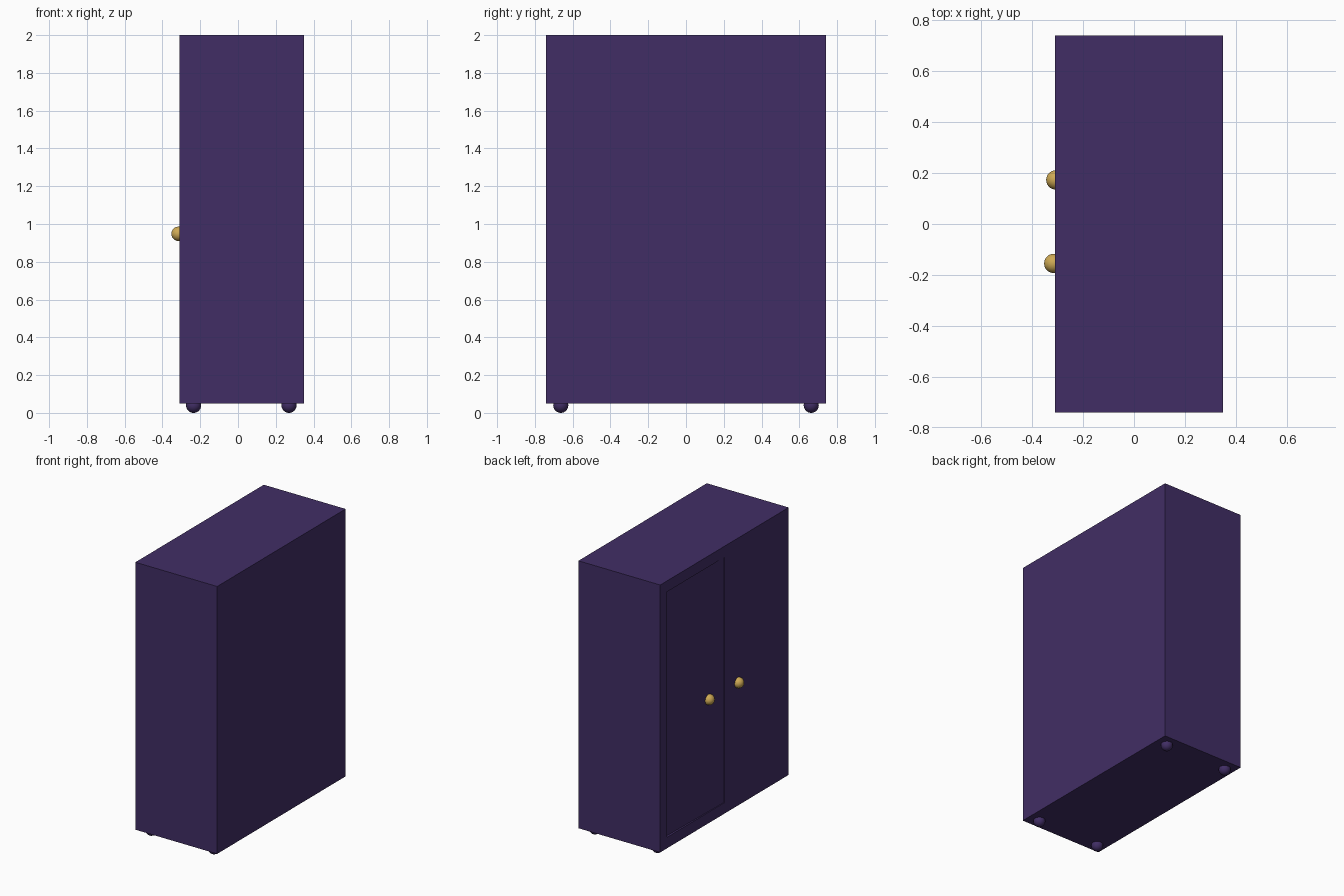
import bpy
import math

cube = bpy.data.objects.get("Cube")
if cube:
    bpy.data.objects.remove(cube, do_unlink=True)


def material(name, color):
    m = bpy.data.materials.new(name)
    m.use_nodes = True
    m.diffuse_color = color
    m.node_tree.nodes["Principled BSDF"].inputs["Base Color"].default_value = color
    return m


purple = material("purple paint", (0.053, 0.027, 0.13, 1))
brass = material("brass", (0.62, 0.4, 0.09, 1))


def box(name, low, high):
    mid = [(a + b) / 2 for a, b in zip(low, high)]
    bpy.ops.mesh.primitive_cube_add(size=1, location=mid)
    ob = bpy.context.object
    ob.name = name
    ob.scale = [b - a for a, b in zip(low, high)]
    bpy.ops.object.transform_apply(location=False, rotation=False, scale=True)
    ob.data.materials.append(purple)
    return ob


def ball(name, location, radius, mat):
    bpy.ops.mesh.primitive_uv_sphere_add(segments=32, ring_count=16,
                                         radius=radius, location=location)
    ob = bpy.context.object
    ob.name = name
    bpy.ops.object.shade_smooth()
    ob.data.materials.append(mat)
    return ob


# Overall cabinet extents and panel thickness
FRONT, BACK, SIDE, BASE, TOP, T = -0.31, 0.35, 0.74, 0.05, 2.0, 0.08
INNER = SIDE - T

# Carcass panels; the doors face -x
box("top_panel", (FRONT, -SIDE, TOP - T), (BACK, SIDE, TOP))
box("bottom_panel", (FRONT, -SIDE, BASE), (BACK, SIDE, BASE + T))
box("back_panel", (BACK - T, -INNER, BASE + T), (BACK, INNER, TOP - T))
for label, s in (("near", -1), ("far", 1)):
    y0, y1 = sorted((s * INNER, s * SIDE))
    box(label + "_side_panel", (FRONT, y0, BASE + T), (BACK, y1, TOP - T))

# One flush door, and one set slightly inward towards its hinge
box("near_door", (FRONT, -INNER, BASE + T), (FRONT + 0.05, 0, TOP - T))
far_door = box("far_door", (FRONT + 0.01, 0, BASE + T),
               (FRONT + 0.06, INNER, TOP - T))
far_door.rotation_euler.z = -math.atan2(0.012, INNER)

# Door knobs
ball("near_door_knob", (-0.315, -0.155, 0.948), 0.038, brass)
ball("far_door_knob", (-0.307, 0.173, 0.948), 0.038, brass)

# Round feet
for x, end in ((-0.235, "front"), (0.27, "back")):
    for y, side in ((-0.663, "near"), (0.663, "far")):
        ball(f"{side}_{end}_foot", (x, y, 0.04), 0.04, purple)
